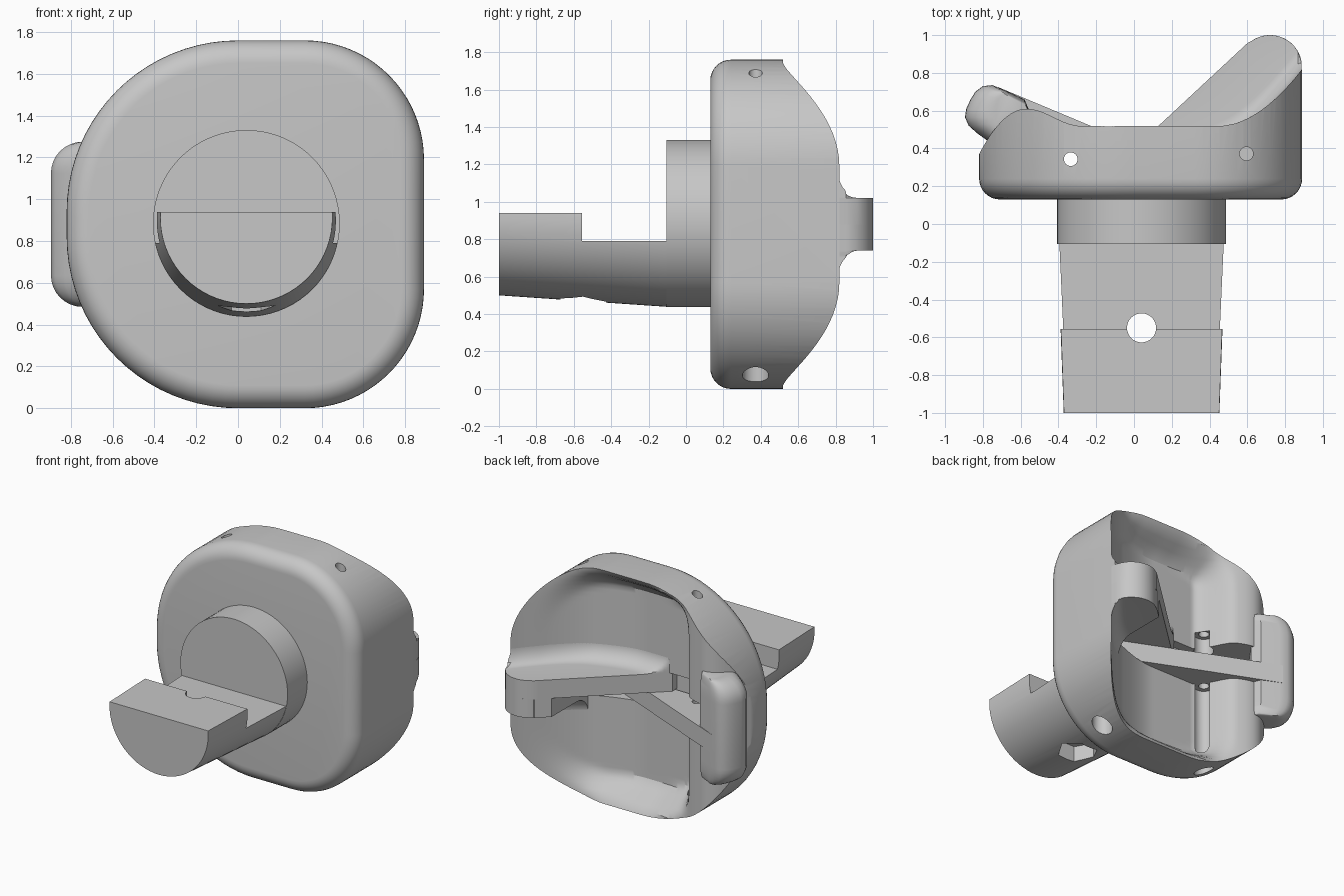
import bpy, bmesh, math

if "Cube" in bpy.data.objects:
    bpy.data.objects.remove(bpy.data.objects["Cube"])

grey = bpy.data.materials.new("plain grey")
grey.use_nodes = True
COLOUR = (0.57, 0.57, 0.57, 1)
grey.diffuse_color = COLOUR
grey.node_tree.nodes["Principled BSDF"].inputs["Base Color"].default_value = COLOUR

MID = 0.88          # height of the symmetry plane
FIN_HALF = 0.14     # half thickness of the fin
FILLET = 0.13
POCKET = 0.2        # depth of the dished back


def loft(name, rings):
    """Skin a list of equal-length rings and cap both ends."""
    bm = bmesh.new()
    loops = [[bm.verts.new(p) for p in ring] for ring in rings]
    n = len(loops[0])
    for a, b in zip(loops, loops[1:]):
        for i in range(n):
            j = (i + 1) % n
            bm.faces.new((a[i], a[j], b[j], b[i]))
    bm.faces.new(loops[0][::-1])
    bm.faces.new(loops[-1])
    bmesh.ops.recalc_face_normals(bm, faces=bm.faces)
    mesh = bpy.data.meshes.new(name)
    bm.to_mesh(mesh)
    bm.free()
    mesh.materials.append(grey)
    obj = bpy.data.objects.new(name, mesh)
    bpy.context.scene.collection.objects.link(obj)
    return obj


def prism(name, pts, z0, z1):
    return loft(name, [[(x, y, z) for x, y in pts] for z in (z0, z1)])


def box(name, x0, x1, y0, y1, z0, z1):
    return prism(name, [(x0, y0), (x1, y0), (x1, y1), (x0, y1)], z0, z1)


def pin(name, x, y, r, z0, z1, sides=32):
    pts = [(x + r * math.cos(math.tau * i / sides), y + r * math.sin(math.tau * i / sides))
           for i in range(sides)]
    return prism(name, pts, z0, z1)


def activate(obj):
    bpy.ops.object.select_all(action='DESELECT')
    bpy.context.view_layer.objects.active = obj
    obj.select_set(True)


def cut(obj, cutters):
    for c in cutters:
        m = obj.modifiers.new("cut", 'BOOLEAN')
        m.operation, m.solver, m.object = 'DIFFERENCE', 'EXACT', c
        activate(obj)
        bpy.ops.object.modifier_apply(modifier=m.name)
        bpy.data.objects.remove(c)


def smooth(obj, angle=32):
    activate(obj)
    bpy.ops.object.shade_smooth_by_angle(angle=math.radians(angle))


def outline(inset, y, steps=20):
    """Rounded body outline: tight corners on +x, wide ones on -x."""
    pts = []
    corners = [(0.32, 1.19, 0.57, 0), (0, 0.94, 0.82, 1), (0, 0.82, 0.82, 2), (0.32, 0.57, 0.57, 3)]
    for cx, cz, r, quarter in corners:
        for i in range(steps + 1):
            a = (quarter + i / steps) * math.pi / 2
            pts.append((cx + (r - inset) * math.cos(a), y, cz + (r - inset) * math.sin(a)))
    return pts


def ease(t):
    t = min(1, max(0, t))
    return t * t * (3 - 2 * t)


def rim(x):
    """Depth of the saddle-shaped rim at x."""
    if x > 0.45:
        return 0.52 + 0.3 * ((x - 0.45) / 0.44) ** 1.9
    if x > -0.28:
        return 0.52
    if x > -0.57:
        return 0.52 + 0.045 * (1 - math.cos(math.pi * (-0.28 - x) / 0.29))
    return 0.61 - 0.24 * ((-0.57 - x) / 0.25) ** 2


def back(x, z):
    """Depth of the back: the rim, with a soft-ended pocket inside it."""
    if x > 0.32:
        edge = 0.57 - math.hypot(x - 0.32, max(abs(z - MID) - 0.31, 0))
    else:
        edge = 0.82 - math.hypot(max(-x, 0), max(abs(z - MID) - 0.06, 0))
    across = ease((x + 0.43) / 0.18) * ease((0.85 - x) / 0.75)
    return rim(x) - POCKET * across * ease(edge / 0.18)


def fin_edge(x):
    """Depth of the fin: straight slope, then a rounded tip."""
    if x < 0.6:
        return 0.52 + (x - 0.13) * 0.93
    return 0.83 + math.sqrt(max(0, 0.17 ** 2 - (x - 0.72) ** 2))


# Body: rounded front edge, then carved by the dished back
R = 0.11
rings = []
for i in range(9):
    a = i / 8 * math.pi / 2
    rings.append(outline(R * (1 - math.sin(a)), 0.13 + R * (1 - math.cos(a))))
rings.append(outline(0, 1.2))
body = loft("body", rings)
xs = [-0.95 + i * 0.02 for i in range(98)]
heights = [-0.2] + [i * 0.0352 for i in range(51)] + [2]
carve = loft("back_cutter", [[(x, back(x, z), z) for x in xs] + [(1.0, 1.5, z), (-0.95, 1.5, z)]
                             for z in heights])
cut(body, [
    carve,
    box("slot_cutter", -0.72, 0.5, 0.25, 1.5, MID - FIN_HALF, MID + FIN_HALF),
    pin("left_pin_cutter", -0.335, 0.343, 0.036, -0.2, 2),
    pin("right_pin_cutter", 0.595, 0.372, 0.036, -0.2, 2),
    pin("left_counterbore", -0.335, 0.343, 0.068, -0.2, 1.15),
    pin("right_counterbore", 0.595, 0.372, 0.07, -0.2, 0.2),
])
smooth(body)


# Fin: upper half runs the whole slope, lower half only under the tip
def fin(name, x0, sign, base):
    count = 48
    cols = [x0 + (0.888 - x0) * i / count for i in range(count + 1)]

    def ring(z, rise):
        top = []
        for x in cols:
            y = fin_edge(x) if rise is None else min(fin_edge(x), back(x, z) + rise)
            top.append((x, y, z))
        return top + [(x, y, z) for x, y in base]

    layers = [ring(MID, None), ring(MID + sign * FIN_HALF, None)]
    for i in range(9):
        a = i / 8 * math.pi / 2
        t = FILLET * (1 - math.cos(a))
        layers.append(ring(MID + sign * (FIN_HALF + t + 0.001), FILLET * (1 - math.sin(a)) - 0.002))
    smooth(loft(name, layers))


fin("fin_upper", -0.1, 1, [(0.888, 0.45), (0.54, 0.3), (0.5, 0.24), (-0.1, 0.24)])
fin("fin_lower", 0.51, -1, [(0.888, 0.45), (0.6, 0.42), (0.51, 0.38)])

# Lever arm in the lower half of the slot
arm = prism("lever_arm", [(-0.8, 0.6), (-0.72, 0.725), (-0.23, 0.52), (0.35, 0.27), (-0.6, 0.27)],
            MID - FIN_HALF + 0.002, MID)
cut(arm, [pin("arm_pin_cutter", -0.335, 0.343, 0.036, 0, 2)])

# Lever pad: slab whose outer side rounds over at the top and bottom
pad = [(-0.76, 0.43), (-0.83, 0.48), (-0.875, 0.52), (-0.895, 0.565), (-0.888, 0.61),
       (-0.865, 0.66), (-0.84, 0.70), (-0.80, 0.73), (-0.75, 0.735), (-0.70, 0.715),
       (-0.58, 0.66), (-0.55, 0.59), (-0.65, 0.45)]
pad_rings = []
for sign in (-1, 1):
    part = []
    for i in range(9):
        a = i / 8 * math.pi / 2
        shrink = 1 - math.cos(a)
        z = MID + sign * (0.245 + 0.15 * math.sin(a))
        part.append([(x + max(0, -0.62 - x) * 0.55 * shrink, y + (0.57 - y) * 0.3 * shrink, z)
                     for x, y in pad])
    pad_rings += part[::-1] if sign < 0 else part
smooth(loft("lever_pad", pad_rings), 40)


# Stem: round collar and a tapered half-round tongue
def circle(y, r, cz, n=72):
    return [(0.04 + r * math.cos(math.tau * i / n), y, cz + r * math.sin(math.tau * i / n))
            for i in range(n)]


collar = loft("stem_collar", [circle(-0.105, 0.447, 0.884), circle(0.2, 0.447, 0.884)])
smooth(collar)
tongue = loft("stem_tongue", [circle(-1.0, 0.412, 0.912), circle(-0.09, 0.446, 0.884)])
cut(tongue, [
    box("tongue_top_cutter", -1, 1, -1.2, 0.2, 0.94, 2),
    box("tongue_step_cutter", -1, 1, -0.555, 0.2, 0.79, 2),
    pin("bolt_hole_cutter", 0.04, -0.55, 0.077, 0, 2),
    pin("nut_pocket_cutter", 0.04, -0.55, 0.14, 0, 0.6, 6),
])
smooth(tongue)
